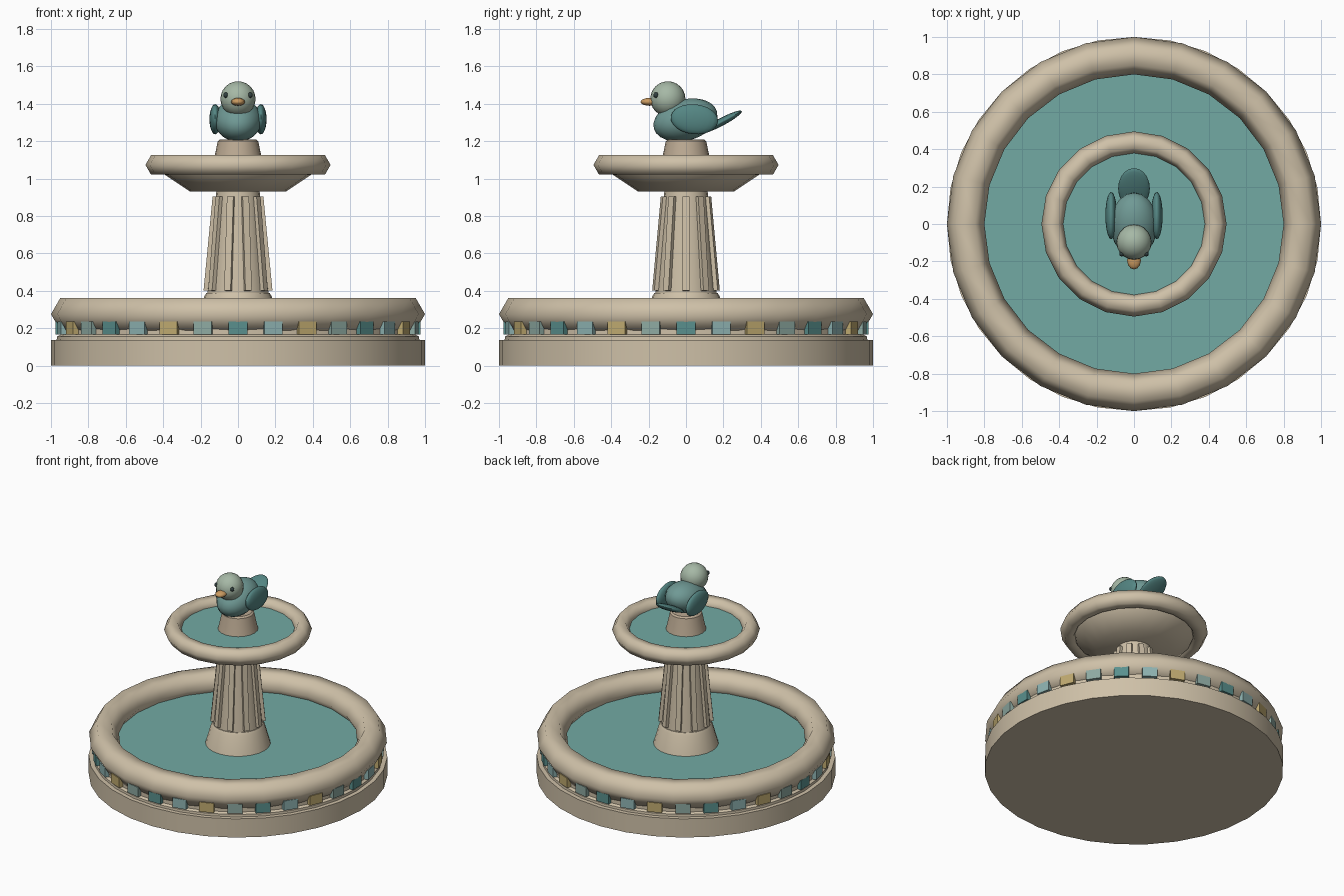
import bpy, bmesh
from math import sin, cos, pi, radians
from mathutils import Matrix, Vector

if "Cube" in bpy.data.objects:
    bpy.data.objects.remove(bpy.data.objects["Cube"])


def material(name, rgb):
    m = bpy.data.materials.new(name)
    m.diffuse_color = (*rgb, 1)
    m.use_nodes = True
    m.node_tree.nodes["Principled BSDF"].inputs["Base Color"].default_value = m.diffuse_color
    return m


STONE = material("stone", (.62, .53, .39))
CLAY = material("clay", (.50, .40, .29))
WATER = material("water", (.17, .40, .37))
BODY = material("body_teal", (.16, .32, .30))
WING = material("wing_teal", (.09, .24, .23))
HEAD = material("sage", (.38, .48, .38))
BEAK = material("orange", (.60, .33, .12))
EYE = material("dark", (.03, .05, .05))
TILES = [material("tile_teal", (.10, .28, .27)), material("tile_light", (.27, .45, .44)),
         material("tile_gold", (.52, .40, .16)), material("tile_sage", (.27, .40, .36))]


def finish(name, bm, mat, smooth=35):
    bmesh.ops.recalc_face_normals(bm, faces=bm.faces)
    me = bpy.data.meshes.new(name)
    bm.to_mesh(me)
    bm.free()
    ob = bpy.data.objects.new(name, me)
    bpy.context.collection.objects.link(ob)
    me.materials.append(mat)
    if smooth:
        bpy.ops.object.select_all(action='DESELECT')
        ob.select_set(True)
        bpy.context.view_layer.objects.active = ob
        bpy.ops.object.shade_smooth_by_angle(angle=radians(smooth))
    return ob


def lathe(name, profile, n, mat, ring=False, smooth=35):
    """Turn (radius, z) points round z; a ring closes on itself, otherwise ends are capped."""
    bm = bmesh.new()
    rows = [[bm.verts.new((r * cos(2 * pi * i / n), r * sin(2 * pi * i / n), z))
             for i in range(n)] for r, z in profile]
    pairs = list(zip(rows, rows[1:])) + ([(rows[-1], rows[0])] if ring else [])
    for a, b in pairs:
        for i in range(n):
            j = (i + 1) % n
            bm.faces.new((a[i], a[j], b[j], b[i]))
    if not ring:
        bm.faces.new(rows[0][::-1])
        bm.faces.new(rows[-1])
    return finish(name, bm, mat, smooth)


def hex_rim(name, major, minor, z, n):
    pts = [(major + minor * cos(k * pi / 3), z + minor * sin(k * pi / 3)) for k in range(6)]
    return lathe(name, pts, n, STONE, ring=True, smooth=65)


def ellipsoid(name, loc, radii, mat, tilt=0, seg=20, rings=12):
    bm = bmesh.new()
    m = (Matrix.Translation(loc) @ Matrix.Rotation(radians(tilt), 4, 'X')
         @ Matrix.Diagonal((*radii, 1)))
    bmesh.ops.create_uvsphere(bm, u_segments=seg, v_segments=rings, radius=1, matrix=m)
    return finish(name, bm, mat, 60)


# lower basin: plinth, wall, rim and pool
lathe("plinth", [(1, 0), (1, .138)], 32, STONE)
lathe("basin_wall", [(.97, .13), (.968, .155), (.95, .165), (.95, .22)], 32, STONE)
hex_rim("basin_rim", .9, .1, .275, 24)
lathe("pool_water", [(.84, .21), (.84, .235)], 32, WATER)

# band of mosaic tiles
for i in range(32):
    a = 2 * pi * i / 32 - pi / 2
    bm = bmesh.new()
    bmesh.ops.create_cube(bm, size=1, matrix=Matrix.Rotation(a, 4, 'Z')
                          @ Matrix.Translation((.96, 0, .2)) @ Matrix.Diagonal((.03, .1, .07, 1)))
    finish(f"tile_{i:02d}", bm, TILES[i % 4], 0)

# column: flared foot, tapered shaft and ribs
lathe("column_foot", [(.225, .21), (.18, .37), (.17, .387)], 24, STONE)
lathe("column_shaft", [(.165, .38), (.115, .94)], 20, STONE)
for i in range(10):
    a = 2 * pi * i / 10
    bm = bmesh.new()
    bmesh.ops.create_cube(bm, size=1, matrix=Matrix.Rotation(a, 4, 'Z')
                          @ Matrix.Translation((.145, 0, .652))
                          @ Matrix.Rotation(radians(-5.5), 4, 'Y')
                          @ Matrix.Diagonal((.03, .036, .505, 1)))
    finish(f"rib_{i}", bm, STONE, 0)

# upper bowl, rim and water
lathe("upper_bowl", [(.255, .93), (.39, 1.02), (.41, 1.06)], 20, STONE)
hex_rim("upper_rim", .435, .06, 1.073, 20)
lathe("upper_water", [(.39, 1.055), (.39, 1.08)], 20, WATER)

# perch
lathe("perch", [(.14, 1.06), (.125, 1.12), (.108, 1.2), (.095, 1.21)], 20, CLAY)

# bird
ellipsoid("bird_body", (0, -.003, 1.313), (.127, .175, .11), BODY, 15)
ellipsoid("bird_head", (0, -.097, 1.426), (.094, .094, .094), HEAD)
ellipsoid("bird_beak", (0, -.195, 1.41), (.037, .048, .021), BEAK, 0, 12, 8)
ellipsoid("bird_tail", (0, .19, 1.303), (.085, .123, .021), WING, 28)
for s, side in ((-1, "left"), (1, "right")):
    ellipsoid(f"bird_wing_{side}", (s * .122, .045, 1.317), (.031, .127, .08), WING, -6)
    ellipsoid(f"bird_eye_{side}", (s * .065, -.16, 1.446), (.014, .014, .015), EYE, 0, 10, 6)
